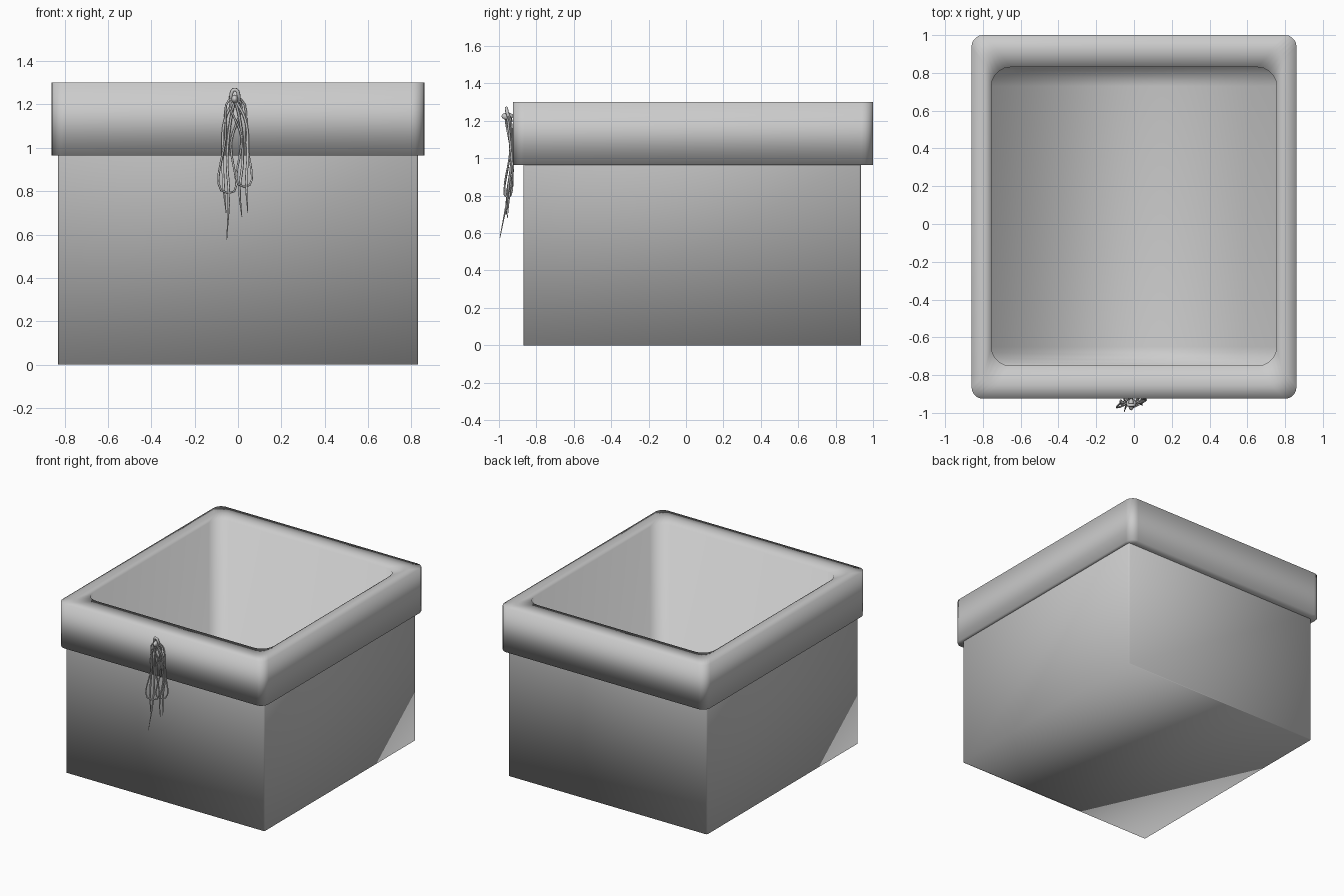
import bpy, bmesh, math

if "Cube" in bpy.data.objects:
    bpy.data.objects.remove(bpy.data.objects["Cube"])

grey = bpy.data.materials.new("plain_grey")
grey.use_nodes = True
COLOR = (0.6, 0.6, 0.6, 1)
grey.diffuse_color = COLOR
grey.node_tree.nodes["Principled BSDF"].inputs["Base Color"].default_value = COLOR


def rounded_ring(hx, y0, y1, r, z, seg=5):
    """Rounded rectangle, starting mid-front on the right, mirrored to the left."""
    right = []
    for cy, start in ((y0 + r, -90), (y1 - r, 0)):
        for i in range(seg + 1):
            a = math.radians(start + 90 * i / seg)
            right.append((hx - r + r * math.cos(a), cy + r * math.sin(a), z))
    return right + [(-x, y, z) for x, y, z in reversed(right)]


def loft(name, rings, cap_first=False, cap_last=False):
    bm = bmesh.new()
    loops = [[bm.verts.new(p) for p in rounded_ring(*ring)] for ring in rings]
    n = len(loops[0])
    for a, b in zip(loops, loops[1:]):
        for i in range(n):
            j = (i + 1) % n
            bm.faces.new((a[i], a[j], b[j], b[i]))
    # caps are strips running from the right half to the left half
    for loop, wanted in ((loops[0], cap_first), (loops[-1], cap_last)):
        if wanted:
            for i in range(n // 2 - 1):
                bm.faces.new((loop[i], loop[i + 1], loop[n - 2 - i], loop[n - 1 - i]))
    bmesh.ops.recalc_face_normals(bm, faces=bm.faces)
    for f in bm.faces:
        f.smooth = True
    mesh = bpy.data.meshes.new(name)
    bm.to_mesh(mesh)
    bm.free()
    mesh.materials.append(grey)
    obj = bpy.data.objects.new(name, mesh)
    bpy.context.collection.objects.link(obj)
    return obj


# Outer box: softly shaded, closed underneath
loft("box_body", [
    (0.83, -0.87, 0.935, 0.008, 0.0, 1),
    (0.83, -0.87, 0.935, 0.008, 1.0, 1),
], cap_first=True)

# Fabric lining: cuff folded over the rim, inner walls and floor
loft("lining_and_cuff", [
    (0.825, -0.865, 0.93, 0.04, 0.967),
    (0.86, -0.925, 1.0, 0.06, 0.965),
    (0.86, -0.925, 1.0, 0.06, 1.3),
    (0.79, -0.85, 0.92, 0.07, 1.3),
    (0.755, -0.75, 0.83, 0.1, 1.295),
    (0.755, -0.75, 0.83, 0.1, 0.03),
], cap_last=True)


def strand(name, points, radius=0.006, closed=False):
    curve = bpy.data.curves.new(name, "CURVE")
    curve.dimensions = "3D"
    curve.bevel_depth = radius
    curve.bevel_resolution = 1
    curve.resolution_u = 6
    curve.use_fill_caps = True
    spline = curve.splines.new("BEZIER")
    spline.bezier_points.add(len(points) - 1)
    spline.use_cyclic_u = closed
    for i, (bp, p) in enumerate(zip(spline.bezier_points, points)):
        bp.co = p
        bp.handle_left_type = bp.handle_right_type = "AUTO"
        bp.radius = 1 if closed or i < len(points) - 1 else 0.3
    curve.materials.append(grey)
    obj = bpy.data.objects.new(name, curve)
    bpy.context.collection.objects.link(obj)


# Hanging tie: four tails falling from a small knot
KNOT = (-0.015, -0.955, 1.225)
tails = {
    "tie_outer_right": [(-0.06, -0.945, 1.13), (-0.07, -0.935, 0.98), (-0.066, -0.955, 0.82), (-0.055, -0.965, 0.7)],
    "tie_inner_right": [(-0.035, -0.94, 1.12), (-0.05, -0.925, 0.95), (-0.042, -0.955, 0.78), (-0.052, -0.995, 0.575)],
    "tie_inner_left": [(0.01, -0.94, 1.12), (0.022, -0.925, 0.95), (0.008, -0.945, 0.8), (0.018, -0.955, 0.68)],
    "tie_outer_left": [(0.033, -0.945, 1.13), (0.045, -0.935, 0.98), (0.038, -0.95, 0.84), (0.045, -0.96, 0.7)],
}
for name, path in tails.items():
    strand(name, [KNOT] + path)

# Folded loops beside the tails
for name, x, low in (("tie_loop_right", -0.045, 0.79), ("tie_loop_left", 0.028, 0.82)):
    strand(name, [KNOT, (x - 0.012, -0.94, 1.05), (x, -0.955, low), (x + 0.012, -0.93, 1.02)], 0.005, True)

# Knot with the little loop above it
strand("tie_knot_loop", [(-0.015, -0.935, 1.2), (-0.032, -0.955, 1.24), (-0.015, -0.96, 1.268), (0.003, -0.955, 1.24)], 0.009, True)
bpy.ops.mesh.primitive_uv_sphere_add(segments=10, ring_count=6, radius=0.02, location=KNOT)
knot = bpy.context.object
knot.name = "tie_knot"
knot.scale = (0.8, 1.6, 1.0)
knot.data.materials.append(grey)
bpy.ops.object.shade_smooth()
